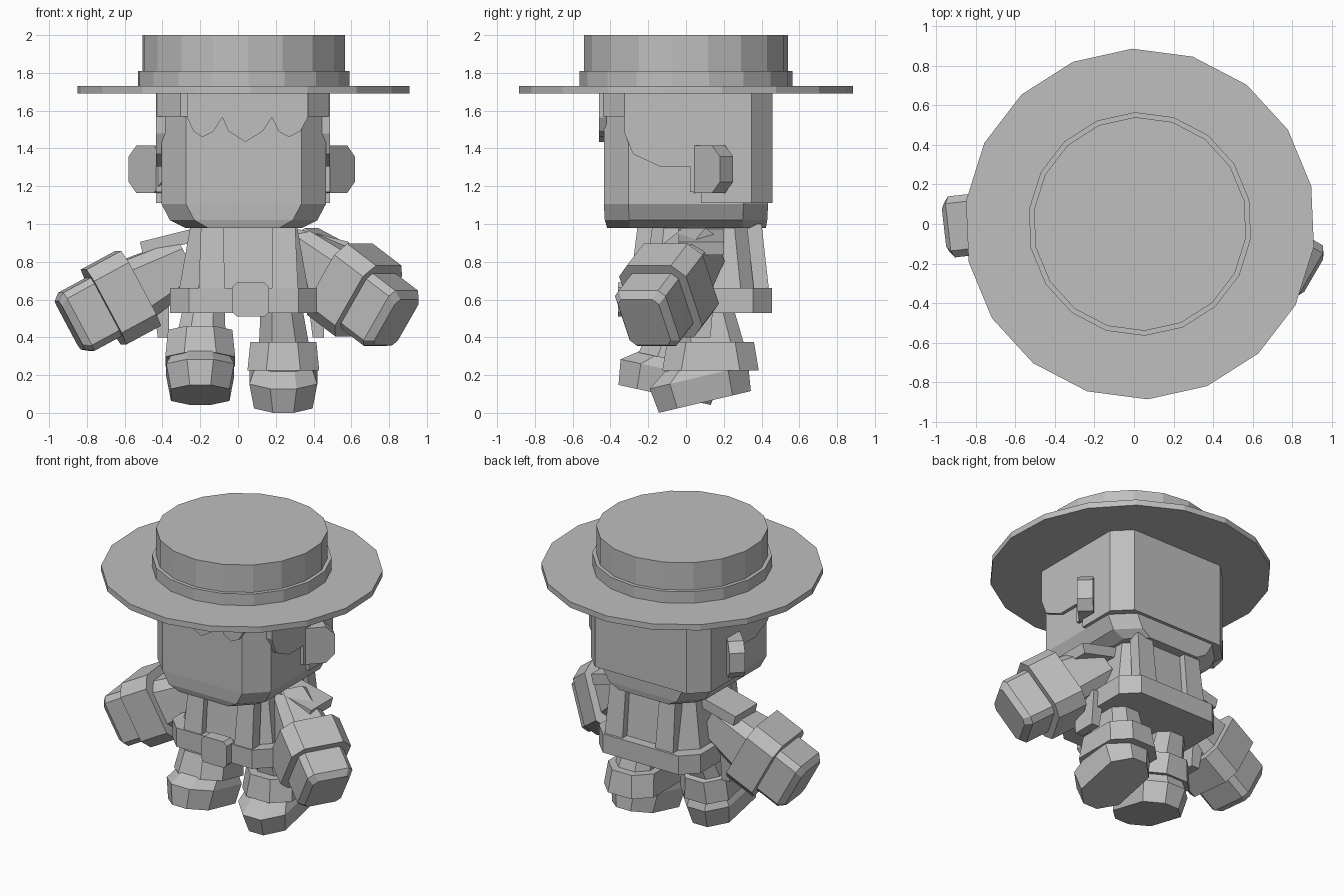
import bpy, bmesh, math
from mathutils import Matrix, Vector

if "Cube" in bpy.data.objects:
    bpy.data.objects.remove(bpy.data.objects["Cube"])

grey = bpy.data.materials.new("plain grey")
grey.diffuse_color = (0.52, 0.52, 0.52, 1)
grey.use_nodes = True
grey.node_tree.nodes["Principled BSDF"].inputs["Base Color"].default_value = grey.diffuse_color


def finish(name, bm, matrix=None):
    if matrix:
        bm.transform(matrix)
    bmesh.ops.recalc_face_normals(bm, faces=bm.faces)
    mesh = bpy.data.meshes.new(name)
    bm.to_mesh(mesh)
    bm.free()
    mesh.materials.append(grey)
    obj = bpy.data.objects.new(name, mesh)
    bpy.context.collection.objects.link(obj)
    return obj


def section(x, y, hx, hy, c):
    """Rectangle with corners cut by c."""
    if c == 0:
        return [(x - hx, y - hy), (x + hx, y - hy), (x + hx, y + hy), (x - hx, y + hy)]
    return [(x - hx + c, y - hy), (x + hx - c, y - hy), (x + hx, y - hy + c), (x + hx, y + hy - c),
            (x + hx - c, y + hy), (x - hx + c, y + hy), (x - hx, y + hy - c), (x - hx, y - hy + c)]


def loft(name, secs, matrix=None):
    """Skin through sections given as (z, x, y, half x, half y, corner cut)."""
    bm = bmesh.new()
    rings = [[bm.verts.new((px, py, s[0])) for px, py in section(*s[1:])] for s in secs]
    n = len(rings[0])
    for a, b in zip(rings, rings[1:]):
        for i in range(n):
            j = (i + 1) % n
            bm.faces.new((a[i], a[j], b[j], b[i]))
    bm.faces.new(rings[0])
    bm.faces.new(rings[-1])
    return finish(name, bm, matrix)


def plate(name, pts, axis, lo, hi):
    """Extrude a (horizontal, z) outline along x or y from lo to hi."""
    def place(p, d):
        return (d, p[0], p[1]) if axis == "x" else (p[0], d, p[1])
    bm = bmesh.new()
    a = [bm.verts.new(place(p, lo)) for p in pts]
    b = [bm.verts.new(place(p, hi)) for p in pts]
    for i in range(len(pts)):
        j = (i + 1) % len(pts)
        bm.faces.new((a[i], a[j], b[j], b[i]))
    bm.faces.new(a)
    bm.faces.new(b)
    return finish(name, bm)


def disc(name, radius, z0, z1):
    bm = bmesh.new()
    bmesh.ops.create_cone(bm, cap_ends=True, segments=18, radius1=radius, radius2=radius, depth=z1 - z0)
    turn = Matrix.Rotation(math.radians(2.5), 4, "Z")
    return finish(name, bm, Matrix.Translation((0.03, 0, (z0 + z1) / 2)) @ turn)


def aim(origin, direction):
    """Local z along direction, local x horizontal."""
    d = Vector(direction).normalized()
    u = Vector((0, 0, 1)).cross(d).normalized()
    v = d.cross(u)
    m = Matrix((u, v, d)).transposed().to_4x4()
    return Matrix.Translation(origin) @ m


# Hat
disc("hat_brim", 0.886, 1.69, 1.73)
disc("hat_band", 0.565, 1.73, 1.81)
disc("hat_crown", 0.54, 1.81, 2.0)

# Head
loft("head", [(0.98, 0.03, 0.003, 0.31, 0.42, 0.12), (1.02, 0.03, 0.0, 0.39, 0.43, 0.13),
              (1.105, 0.03, 0.0, 0.435, 0.435, 0.13), (1.7, 0.03, 0.0, 0.435, 0.435, 0.13)])

# Hair: back block, side plates, corner locks and jagged fringe
loft("hair_back", [(z, 0.027, 0.268, 0.461, 0.189, 0.11) for z in (1.11, 1.7)])
side = [(-0.325, 1.7), (-0.325, 1.48), (-0.28, 1.37), (-0.14, 1.305), (0.02, 1.305), (0.02, 1.17),
        (0.08, 1.17), (0.08, 1.11), (0.3, 1.11), (0.3, 1.7)]
plate("hair_side_right", side, "x", 0.44, 0.488)
plate("hair_side_left", side, "x", -0.434, -0.38)
fringe = [(-0.27, 1.7), (-0.27, 1.565), (-0.235, 1.49), (-0.19, 1.46), (-0.13, 1.49), (-0.083, 1.565),
          (-0.05, 1.49), (0.04, 1.435), (0.13, 1.49), (0.18, 1.565), (0.215, 1.49), (0.27, 1.46),
          (0.33, 1.49), (0.37, 1.565), (0.37, 1.7)]
plate("hair_fringe", fringe, "y", -0.46, -0.42)
loft("hair_corner_locks", [(z, 0.027, -0.2, 0.461, 0.25, 0.13) for z in (1.57, 1.7)])

# Ears: octagonal discs turned half forward
for s, side_name in ((1, "right"), (-1, "left")):
    loft("ear_" + side_name, [(z, 0, 0, 0.125, 0.125, 0.058) for z in (-0.1, 0)],
         aim((0.02 + s * 0.512, 0.09, 1.29), (s * 0.72, -0.7, 0)))

# Torso, belt, buckle, straps
loft("torso", [(0.55, 0.03, 0.07, 0.36, 0.33, 0.1), (1.0, 0.03, 0.07, 0.28, 0.285, 0.1)])
loft("belt", [(z, 0.03, 0.075, 0.39, 0.38, 0.1) for z in (0.53, 0.66)])
plate("buckle", [(x, z + 0.6) for x, z in section(0.067, 0, 0.098, 0.09, 0.025)], "y", -0.36, -0.28)
for x in (-0.14, 0.25):
    loft("front_strap", [(0.6, x, -0.265, 0.07, 0.04, 0), (1.0, x * 0.97, -0.215, 0.06, 0.04, 0)])
    loft("back_strap", [(0.6, x, 0.405, 0.07, 0.04, 0), (1.0, x * 0.97, 0.36, 0.06, 0.04, 0)])

# Shoulder tabs and hip flaps
for s in (1, -1):
    tilt = Matrix.Translation((0.035 + s * 0.41, 0.08, 0.905)) @ Matrix.Rotation(s * math.radians(14), 4, "Y")
    loft("shoulder_tab", [(z, 0, 0, 0.14, 0.12, 0) for z in (-0.035, 0.035)], tilt)
    loft("hip_flap", [(0.4, 0.015 + s * 0.41, 0.05, 0.03, 0.08, 0), (0.64, 0.0 + s * 0.41, 0.05, 0.045, 0.1, 0)])

# Arms: sleeve, cuff and hand along one axis
for name, origin, direction in (("right", (0.615, -0.09, 0.65), (0.72, -0.42, -0.55)),
                                ("left", (-0.62, 0.02, 0.61), (-0.87, -0.1, -0.47))):
    m = aim(origin, direction)
    loft("sleeve_" + name, [(-0.4, 0, 0, 0.12, 0.13, 0.05), (-0.09, 0, 0, 0.16, 0.17, 0.06)], m)
    loft("cuff_" + name, [(z, 0, 0, 0.205, 0.225, 0.07) for z in (-0.105, 0.105)], m)
    loft("hand_" + name, [(0.1, 0, 0, 0.155, 0.175, 0.035), (0.27, 0, 0, 0.155, 0.175, 0.035),
                          (0.31, 0, 0, 0.125, 0.145, 0.03)], m)

# Legs in a walking pose: shoes tilt, right heel up and left toe up
shoe = [(0, 0, 0, 0.155, 0.25, 0.1), (0.135, 0, 0, 0.18, 0.268, 0.11), (0.205, 0, 0.03, 0.15, 0.2, 0.09)]
right = Matrix.Translation((0.24, 0.1, 0.058)) @ Matrix.Rotation(math.radians(13.3), 4, "X")
left = Matrix.Translation((-0.2, -0.113, 0.095)) @ Matrix.Rotation(math.radians(-12.2), 4, "X")
loft("shoe_right", shoe, right)
loft("shoe_left", shoe, left)
loft("trouser_cuff_right", [(0.225, 0.24, 0.13, 0.19, 0.255, 0.1), (0.375, 0.24, 0.13, 0.175, 0.23, 0.1)])
loft("trouser_cuff_left", [(0.19, 0, 0.04, 0.185, 0.22, 0.1), (0.34, 0, 0.04, 0.17, 0.2, 0.1)], left)
loft("leg_right", [(0.34, 0.245, 0.14, 0.135, 0.175, 0.07), (0.56, 0.23, 0.09, 0.11, 0.16, 0.06)])
loft("leg_left", [(0.36, -0.2, -0.02, 0.135, 0.17, 0.07), (0.56, -0.18, 0.05, 0.11, 0.16, 0.06)])
